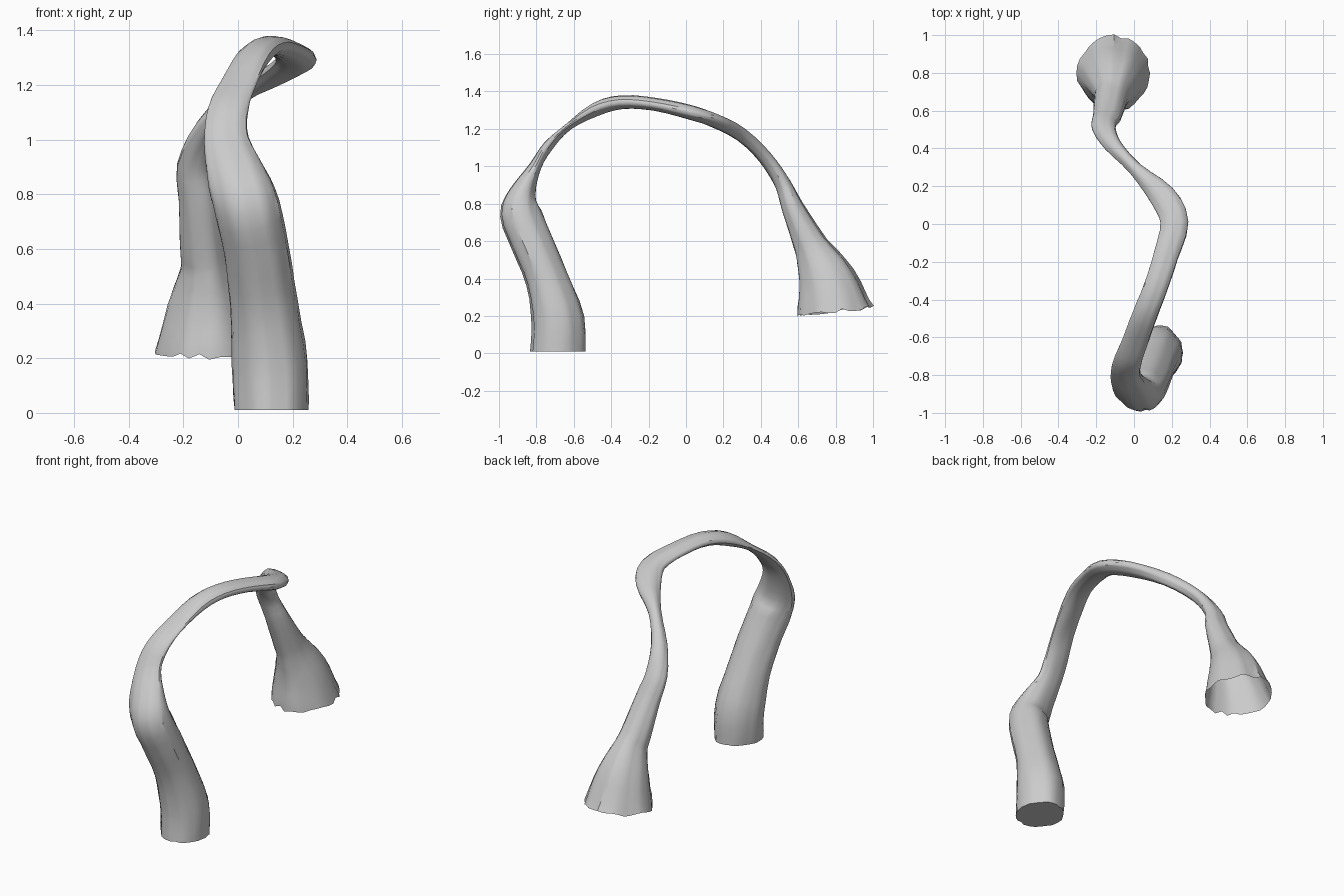
import bpy, bmesh, math, random
from mathutils import Vector

if "Cube" in bpy.data.objects:
    bpy.data.objects.remove(bpy.data.objects["Cube"])

random.seed(4)
SIDES, STEPS = 32, 3

# Path sections: centre x, y, z, heading of the width axis (deg), half width, half depth
SECTIONS = [
    (0.125, -0.685, 0.01, 0, 0.136, 0.145),
    (0.120, -0.685, 0.18, 0, 0.140, 0.138),
    (0.098, -0.745, 0.40, 0, 0.124, 0.112),
    (0.070, -0.828, 0.60, 0, 0.120, 0.110),
    (0.038, -0.885, 0.75, 0, 0.120, 0.108),
    (0.000, -0.872, 0.86, 0, 0.110, 0.068),
    (-0.040, -0.805, 1.00, 0, 0.082, 0.032),
    (-0.034, -0.735, 1.11, -5, 0.075, 0.028),
    (0.005, -0.630, 1.21, -10, 0.068, 0.018),
    (0.060, -0.480, 1.305, -17, 0.066, 0.036),
    (0.115, -0.340, 1.343, -17, 0.064, 0.036),
    (0.170, -0.170, 1.332, -14, 0.066, 0.034),
    (0.216, 0.010, 1.292, 0, 0.074, 0.038),
    (0.150, 0.150, 1.245, 32, 0.070, 0.036),
    (0.005, 0.295, 1.170, 40, 0.036, 0.038),
    (-0.112, 0.420, 1.050, 35, 0.045, 0.036),
    (-0.158, 0.515, 0.910, 10, 0.064, 0.042),
    (-0.140, 0.570, 0.780, 0, 0.075, 0.058),
    (-0.122, 0.655, 0.600, 0, 0.088, 0.085),
    (-0.113, 0.690, 0.530, 0, 0.096, 0.104),
    (-0.108, 0.750, 0.400, 0, 0.145, 0.150),
    (-0.105, 0.798, 0.225, 0, 0.194, 0.199),
]


def spline(a, b, c, d, t):
    return [0.5 * (2*q + (r-p)*t + (2*p-5*q+4*r-s)*t*t + (3*q-p-3*r+s)*t**3)
            for p, q, r, s in zip(a, b, c, d)]


# Smooth the path between sections
n = len(SECTIONS)
path = []
for i in range(n - 1):
    quad = [SECTIONS[min(max(i + k, 0), n - 1)] for k in (-1, 0, 1, 2)]
    path += [spline(*quad, j / STEPS) for j in range(STEPS)]
path.append(list(SECTIONS[-1]))

# Lengthwise bark-like grooves
groove = [random.uniform(-0.05, 0.04) for _ in range(SIDES)]

bm = bmesh.new()
rings = []
last = len(path) - 1
for i, (x, y, z, h, ra, rb) in enumerate(path):
    tangent = Vector(path[min(i + 1, last)][:3]) - Vector(path[max(i - 1, 0)][:3])
    if i < 3:
        tangent = Vector((0, 0, 1))
    elif i > last - 2:
        tangent = Vector((0, 0.1, -1))
    tangent.normalize()
    side = Vector((math.cos(math.radians(h)), math.sin(math.radians(h)), 0))
    side = (side - tangent * side.dot(tangent)).normalized()
    depth = tangent.cross(side)
    ring = []
    for k in range(SIDES):
        a = 2 * math.pi * k / SIDES
        f = 1 + groove[k] + random.uniform(-0.012, 0.012)
        p = Vector((x, y, z)) + side * (ra * f * math.cos(a)) + depth * (rb * f * math.sin(a))
        if i == last:
            p.z += random.uniform(-0.01, 0.01)
        ring.append(bm.verts.new(p))
    rings.append(ring)

for r0, r1 in zip(rings, rings[1:]):
    for k in range(SIDES):
        m = (k + 1) % SIDES
        bm.faces.new((r0[k], r0[m], r1[m], r1[k]))
# Closed foot; the flared end stays open
bm.faces.new(list(reversed(rings[0])))
bmesh.ops.recalc_face_normals(bm, faces=bm.faces)

mesh = bpy.data.meshes.new("arched_root")
bm.to_mesh(mesh)
bm.free()
obj = bpy.data.objects.new("arched_root", mesh)
bpy.context.collection.objects.link(obj)
bpy.context.view_layer.objects.active = obj
obj.select_set(True)
bpy.ops.object.shade_smooth_by_angle(angle=math.radians(35))
